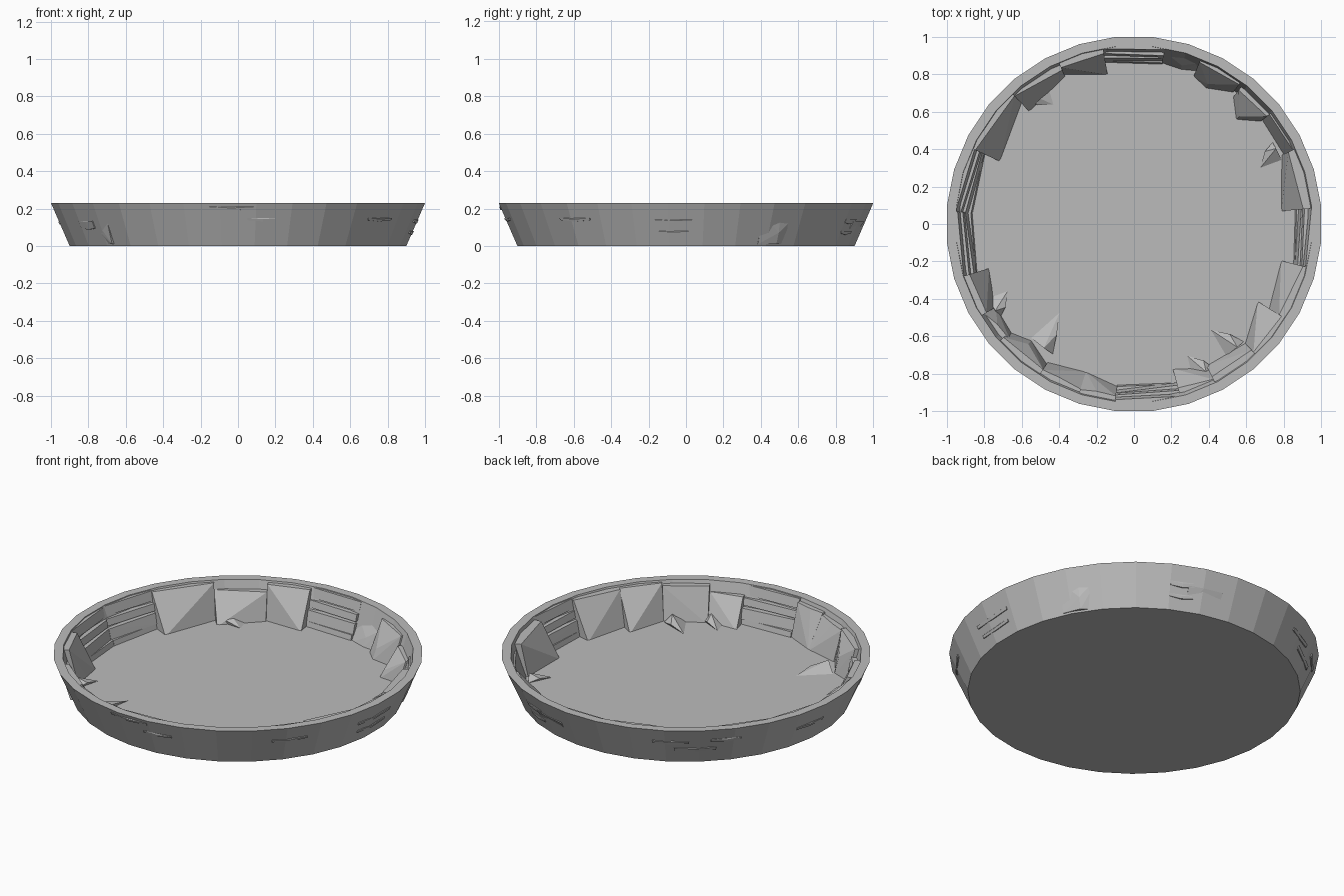
import bpy, bmesh, math, random
from mathutils import Vector

random.seed(4)
if "Cube" in bpy.data.objects:
    bpy.data.objects.remove(bpy.data.objects["Cube"], do_unlink=True)

HEIGHT = 0.23
FLOOR = 0.02
SIDES = 32

stone = bpy.data.materials.new("grey_stone")
stone.use_nodes = True
GREY = (0.5, 0.5, 0.5, 1)
stone.diffuse_color = GREY
stone.node_tree.nodes["Principled BSDF"].inputs["Base Color"].default_value = GREY


def polar(radius, degrees, z):
    a = math.radians(degrees)
    return Vector((radius * math.cos(a), radius * math.sin(a), z))


def finish(bm, name):
    bmesh.ops.recalc_face_normals(bm, faces=bm.faces)
    mesh = bpy.data.meshes.new(name)
    bm.to_mesh(mesh)
    bm.free()
    mesh.materials.append(stone)
    obj = bpy.data.objects.new(name, mesh)
    bpy.context.collection.objects.link(obj)
    return obj


def hull(bm, points):
    """Add one convex faceted stone to the mesh."""
    verts = [bm.verts.new(p) for p in points]
    result = bmesh.ops.convex_hull(bm, input=verts)
    spare = [g for g in result["geom_interior"] if isinstance(g, bmesh.types.BMVert)]
    bmesh.ops.delete(bm, geom=spare, context="VERTS")


# Dish body: flared wall, flat lip, sloping inside and thin floor
bm = bmesh.new()
profile = [(0.9, 0), (1.0, HEIGHT), (0.95, HEIGHT), (0.89, FLOOR)]
rings = []
for radius, z in profile:
    r = radius / math.cos(math.pi / SIDES)
    rings.append([bm.verts.new(polar(r, (i + 0.5) * 360 / SIDES, z)) for i in range(SIDES)])
for low, high in zip(rings, rings[1:]):
    for i in range(SIDES):
        j = (i + 1) % SIDES
        bm.faces.new((low[i], low[j], high[j], high[i]))
bm.faces.new(rings[0])
bm.faces.new(rings[-1])
finish(bm, "dish_body")

# Inner boulders: start angle, end angle, foot radius at start, middle, end, top height
boulders = [
    (5, 25, .79, .82, .87, .21), (25, 39, .91, .92, .88, .18),
    (39, 52, .87, .78, .86, .15), (53, 68, .89, .82, .85, .2),
    (68, 80, .89, .86, .87, .13), (100, 115, .81, .86, .88, .22),
    (115, 133, .87, .87, .82, .18), (133, 155, .9, .86, .79, .22),
    (197, 211, .81, .83, .87, .22), (211, 223, .86, .87, .92, .16),
    (221, 238, .88, .83, .88, .21), (238, 252, .87, .86, .83, .2),
    (252, 264, .83, .85, .87, .21), (285, 297, .8, .84, .86, .17),
    (297, 313, .85, .87, .87, .21), (313, 328, .87, .84, .78, .22),
    (328, 346, .85, .83, .81, .22),
]
bm = bmesh.new()
for start, end, r0, rm, r1, top in boulders:
    mid = (start + end) / 2 + random.uniform(-2, 2)
    points = []
    for angle, foot in ((start, r0), (mid, rm), (end, r1)):
        crest = 0.925 + random.uniform(-.02, .015)
        points.append(polar(foot, angle, FLOOR / 2))
        points.append(polar(crest, angle, top))
        points.append(polar(0.88, angle, FLOOR / 2))
        points.append(polar(0.965, angle, top))
    # a proud knuckle breaks the face into facets
    points.append(polar(rm + 0.025, mid, top * random.uniform(.35, .55)))
    hull(bm, points)
finish(bm, "inner_boulders")

# Layered ledges in the four open stretches of the inner wall
bm = bmesh.new()
for start, end in ((-14, 5), (80, 100), (155, 176), (176, 197), (264, 285)):
    for foot, low, high in ((.87, .01, .05), (.885, .05, .11), (.91, .12, .16), (.935, .17, .225)):
        tilt = random.uniform(-.008, .008)
        points = []
        for angle, shift in ((start, tilt), (end, -tilt)):
            for z in (low, high):
                points.append(polar(foot + shift + (z - low) * 0.25, angle, z))
                points.append(polar(0.885 + z * 0.36 + 0.01, angle, z))
        hull(bm, points)
finish(bm, "layered_ledges")

# Low shards lying on the floor near the wall
bm = bmesh.new()
for angle, radius, length, width in (
    (27, .8, .12, .07), (211, .82, .11, .08), (233, .72, .2, .1),
    (309, .78, .16, .08), (127, .82, .1, .1), (295, .82, .12, .08),
):
    hull(bm, [
        polar(radius - length / 2, angle - 3, FLOOR),
        polar(radius + length / 2, angle - width * 50, FLOOR),
        polar(radius + length / 2, angle + width * 50, FLOOR),
        polar(radius + length / 2, angle + 1, FLOOR + 0.045),
        polar(radius, angle + 2, FLOOR + 0.02),
    ])
finish(bm, "floor_shards")

# Thin chipped strips on the outer wall: angle, height, half span, half thickness
bm = bmesh.new()
for angle, z, span, thick in (
    (278, .14, 5, .006), (322, .14, 6, .006), (-4, .13, 8, .008),
    (-4, .07, 7, .007), (66, .13, 4, .01), (66, .07, 4, .007),
    (212, .11, 4, .02), (120, .14, 6, .008), (128, .09, 7, .01),
    (138, .15, 5, .008), (170, .12, 6, .007), (268, .2, 7, .006),
):
    points = []
    for turn, lean in ((-span, .004), (0, -.003), (span, .004)):
        for edge in (-thick, thick):
            height = z + edge + lean
            wall = 0.9 + 0.1 * height / HEIGHT
            points.append(polar(wall - 0.02, angle + turn, height))
            points.append(polar(wall + 0.007, angle + turn, height))
    hull(bm, points)
finish(bm, "outer_chips")
